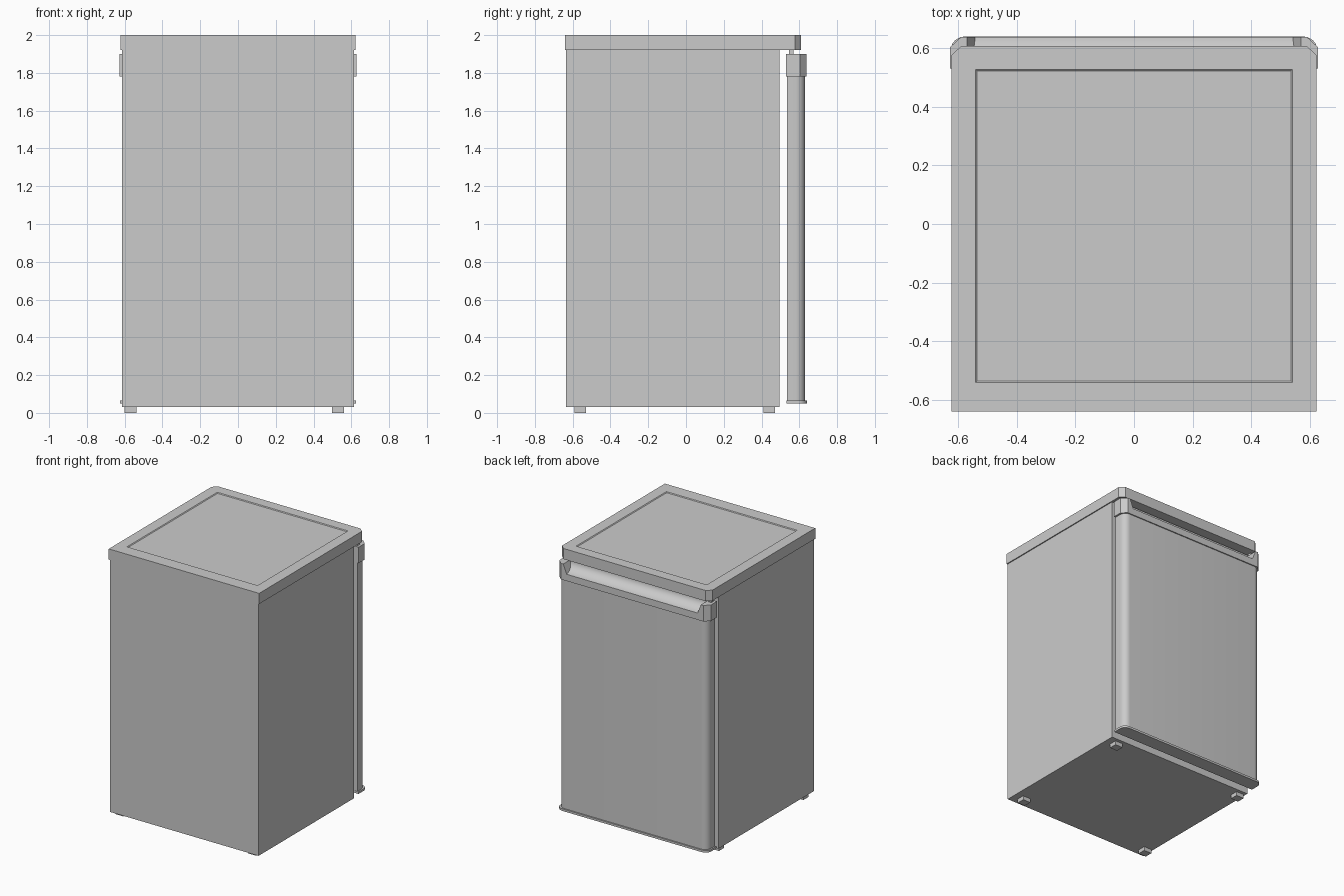
import bpy, bmesh, math

if "Cube" in bpy.data.objects:
    bpy.data.objects.remove(bpy.data.objects["Cube"])


def loft(name, rings):
    """Closed solid skinned through matching rings of points."""
    bm = bmesh.new()
    vs = [[bm.verts.new(p) for p in ring] for ring in rings]
    n = len(vs[0])
    for a, b in zip(vs, vs[1:]):
        for i in range(n):
            bm.faces.new((a[i], a[(i + 1) % n], b[(i + 1) % n], b[i]))
    bm.faces.new(vs[0])
    bm.faces.new(vs[-1])
    bmesh.ops.recalc_face_normals(bm, faces=bm.faces)
    me = bpy.data.meshes.new(name)
    bm.to_mesh(me)
    bm.free()
    ob = bpy.data.objects.new(name, me)
    bpy.context.collection.objects.link(ob)
    return ob


def prism(name, plan, z0, z1):
    return loft(name, [[(x, y, z) for x, y in plan] for z in (z0, z1)])


def box(name, x0, x1, y0, y1, z0, z1):
    return prism(name, [(x0, y0), (x1, y0), (x1, y1), (x0, y1)], z0, z1)


def activate(ob):
    bpy.ops.object.select_all(action='DESELECT')
    ob.select_set(True)
    bpy.context.view_layer.objects.active = ob


def smooth(ob, angle=35):
    activate(ob)
    bpy.ops.object.shade_smooth_by_angle(angle=math.radians(angle))


def cut(ob, cutter):
    cutter.hide_render = True
    m = ob.modifiers.new("cut", 'BOOLEAN')
    m.object, m.operation, m.solver = cutter, 'DIFFERENCE', 'EXACT'
    activate(ob)
    bpy.ops.object.modifier_apply(modifier=m.name)
    bpy.data.objects.remove(cutter)


def corner_plan(w, y0, y1, cx, cy, steps):
    """Door plan with both outer corners rounded (steps > 1) or chamfered."""
    right = []
    for i in range(steps + 1):
        t = math.pi / 2 * i / steps
        right.append((w - cx + cx * math.cos(t), y1 - cy + cy * math.sin(t)))
    left = [(-x, y) for x, y in reversed(right)]
    return [(-w, y0), (w, y0)] + right + left


# Cabinet body
box("cabinet_body", -0.615, 0.615, -0.635, 0.495, 0.03, 1.92)

# Worktop with chamfered door-side corners and a shallow sunken panel
top = prism("worktop", corner_plan(0.623, -0.64, 0.608, 0.034, 0.032, 1), 1.92, 2.0)
rings = []
for z, e in ((1.995, 0.0), (2.005, 0.012)):
    rings.append([(-0.535 - e, -0.535 - e, z), (0.535 + e, -0.535 - e, z),
                  (0.535 + e, 0.522 + e, z), (-0.535 - e, 0.522 + e, z)])
cut(top, loft("worktop_recess_cutter", rings))

# Door panel with rounded vertical edges
smooth(prism("door_panel", corner_plan(0.615, 0.535, 0.63, 0.05, 0.05, 8), 0.06, 1.80))

# Door bottom trim
smooth(prism("door_bottom_trim", corner_plan(0.625, 0.533, 0.64, 0.05, 0.045, 6), 0.05, 0.066))

# Door top cap with a scooped finger grip
cap = prism("door_top_cap", corner_plan(0.628, 0.53, 0.638, 0.038, 0.035, 1), 1.78, 1.90)
scoop = [(0.65, 1.92), (0.56, 1.92)]
for i in range(13):
    t = math.pi / 2 * i / 12
    scoop.append((0.65 - 0.09 * math.cos(t), 1.9 - 0.07 * math.sin(t)))
half = lambda z: 0.57 + (z - 1.9) * 0.4
cut(cap, loft("grip_cutter", [[(s * half(z), y, z) for y, z in scoop] for s in (-1, 1)]))
smooth(cap, 30)

# Hinge pins between door and worktop
for side, s in (("left", -1), ("right", 1)):
    box("hinge_" + side, s * 0.595 - 0.015, s * 0.595 + 0.015, 0.545, 0.57, 1.895, 1.925)

# Feet
for xn, x in (("left", -0.57), ("right", 0.53)):
    for yn, y in (("front", -0.56), ("back", 0.44)):
        box(f"foot_{yn}_{xn}", x - 0.032, x + 0.032, y - 0.03, y + 0.03, 0.0, 0.032)
